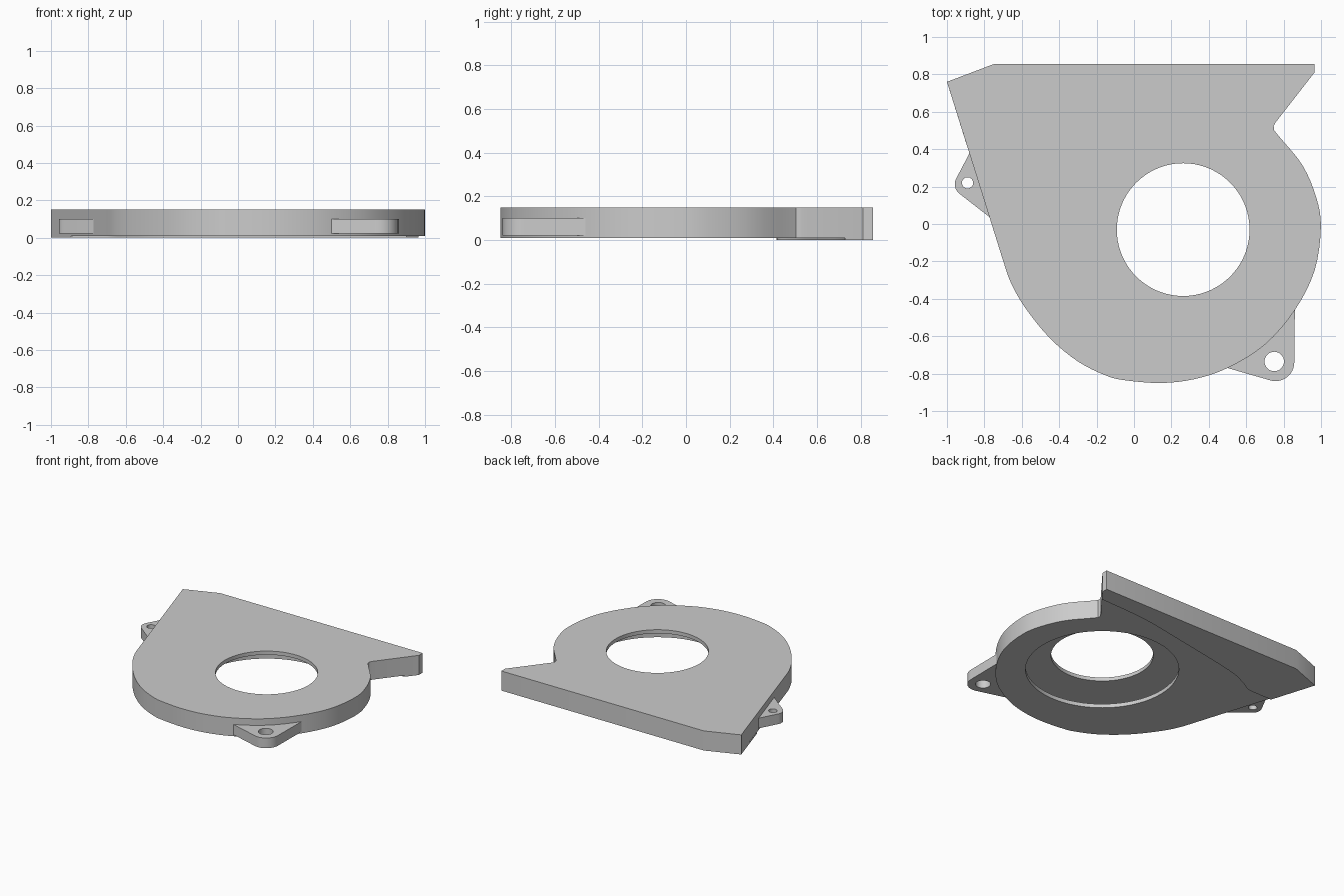
import bpy, bmesh, math
from mathutils import Vector

if "Cube" in bpy.data.objects:
    bpy.data.objects.remove(bpy.data.objects["Cube"])


def prism(name, pts, z0, z1):
    """Extrude a closed 2D outline between two heights."""
    bm = bmesh.new()
    face = bm.faces.new([bm.verts.new((x, y, z0)) for x, y in pts])
    out = bmesh.ops.extrude_face_region(bm, geom=[face])
    top = [v for v in out["geom"] if isinstance(v, bmesh.types.BMVert)]
    bmesh.ops.translate(bm, vec=(0, 0, z1 - z0), verts=top)
    bmesh.ops.recalc_face_normals(bm, faces=bm.faces)
    mesh = bpy.data.meshes.new(name)
    bm.to_mesh(mesh)
    bm.free()
    ob = bpy.data.objects.new(name, mesh)
    bpy.context.collection.objects.link(ob)
    return ob


def arc(cx, cy, r, a0, a1, n):
    return [(cx + r * math.cos(math.radians(a0 + (a1 - a0) * i / n)),
             cy + r * math.sin(math.radians(a0 + (a1 - a0) * i / n)))
            for i in range(n + 1)]


def spline(points, steps=4):
    """Smooth curve through the given points."""
    p = [Vector(q) for q in points]
    p = [2 * p[0] - p[1]] + p + [2 * p[-1] - p[-2]]
    out = []
    for a, b, c, d in zip(p, p[1:], p[2:], p[3:]):
        for i in range(steps):
            t = i / steps
            q = 0.5 * (2 * b + (c - a) * t + (2 * a - 5 * b + 4 * c - d) * t * t
                       + (3 * b - a - 3 * c + d) * t ** 3)
            out.append((q.x, q.y))
    return out + [tuple(p[-2])]


def cut(ob, cutter):
    mod = ob.modifiers.new("cut", "BOOLEAN")
    mod.operation = "DIFFERENCE"
    mod.solver = "EXACT"
    mod.object = cutter
    bpy.context.view_layer.objects.active = ob
    bpy.ops.object.modifier_apply(modifier=mod.name)
    bpy.data.objects.remove(cutter, do_unlink=True)


def hole(ob, x, y, r, z0, z1, n=48):
    cut(ob, prism("cutter", arc(x, y, r, 0, 360, n)[:-1], z0, z1))


# Scroll-shaped housing outline
scroll = spline([(.77, .475), (.9, .315), (.975, .14), (.999, -.02), (.965, -.25),
                 (.86, -.46), (.70, -.645), (.5, -.77), (.32, -.83), (.14, -.85),
                 (-.05, -.835), (-.15, -.81), (-.3, -.735), (-.45, -.61),
                 (-.58, -.45), (-.66, -.31), (-.708, -.17)])
outline = [(-1, .76), (-.75, .855), (.965, .855), (.965, .81),
           (.757, .543), (.747, .525), (.748, .503)] + scroll
housing = prism("housing", outline, .01, .15)

# Hollow interior, top inlet and wider bottom opening
inner = [(.1 + (x - .1) * .95, y * .95) for x, y in outline]
cut(housing, prism("cavity", inner, .04, .122))
hole(housing, .263, -.03, .355, .08, .2, 72)
hole(housing, .263, -.03, .532, -.05, .08, 72)

# Thin raised pad under the outlet side
pad_edge = spline([(.9, .727), (.5, .705), (.12, .64), (-.4, .54),
                   (-.57, .48), (-.67, .425), (-.72, .415)])
prism("outlet_pad", pad_edge + [(-.892, .415)] + outline[:4], 0, .015)

# Mounting ears with screw holes
right_ear = prism("right_ear", [(.86, -.46), (.5, -.77)]
                  + arc(.757, -.74, .1, 255, 360, 12), .022, .1)
hole(right_ear, .75, -.735, .052, 0, .2, 32)
left_ear = prism("left_ear", [(-.77, .035), (-.876, .385)]
                 + arc(-.893, .213, .065, 153, 232, 8), .022, .1)
hole(left_ear, -.89, .22, .03, 0, .2, 32)

# Smooth the curved walls, keep hard edges
for ob in bpy.context.scene.objects:
    ob.select_set(True)
    bpy.context.view_layer.objects.active = ob
bpy.ops.object.shade_smooth_by_angle(angle=math.radians(25))
